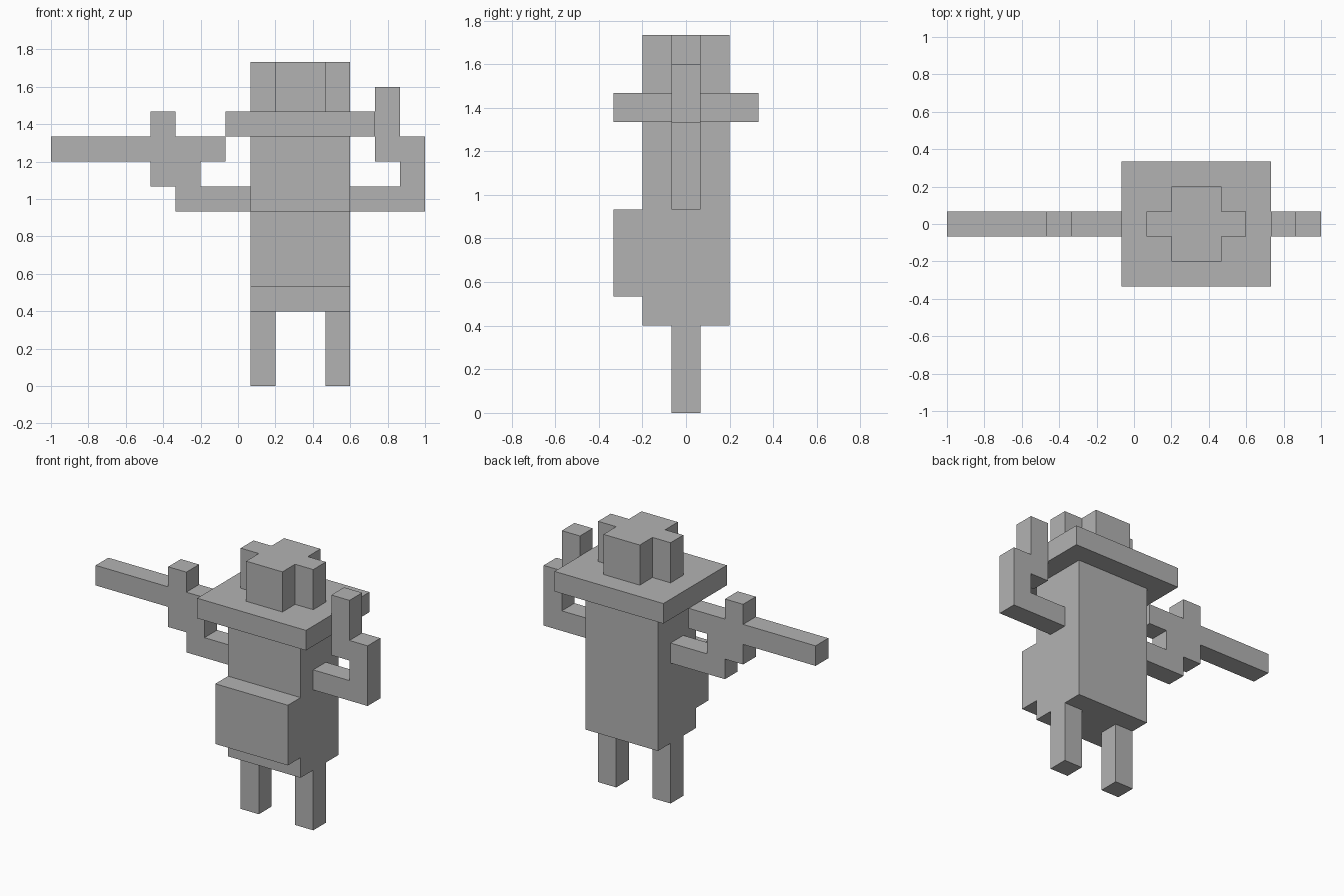
import bpy
import bmesh
from mathutils import Vector

cube = bpy.data.objects.get("Cube")
if cube:
    bpy.data.objects.remove(cube, do_unlink=True)

U = 2 / 15                       # size of one block
ORIGIN = Vector((-1, 0, 0))      # grid x counts from the far end of the rod

grey = bpy.data.materials.new("plain_grey")
grey.use_nodes = True
GREY = (0.45, 0.45, 0.45, 1)
grey.diffuse_color = GREY
grey.node_tree.nodes["Principled BSDF"].inputs["Base Color"].default_value = GREY


def prism(name, outline, axis, start, end):
    """Extrude a 2D outline, in blocks, along an axis from start to end."""
    place = {
        "x": lambda a, b, d: (d, a, b),
        "y": lambda a, b, d: (a, d, b),
        "z": lambda a, b, d: (a, b, d),
    }[axis]
    bm = bmesh.new()
    face = bm.faces.new([bm.verts.new(ORIGIN + U * Vector(place(a, b, start)))
                         for a, b in outline])
    moved = bmesh.ops.extrude_face_region(bm, geom=[face], use_keep_orig=True)
    verts = [g for g in moved["geom"] if isinstance(g, bmesh.types.BMVert)]
    bmesh.ops.translate(bm, verts=verts,
                        vec=U * (end - start) * Vector(place(0, 0, 1)))
    bmesh.ops.recalc_face_normals(bm, faces=bm.faces)
    mesh = bpy.data.meshes.new(name)
    bm.to_mesh(mesh)
    bm.free()
    mesh.materials.append(grey)
    obj = bpy.data.objects.new(name, mesh)
    bpy.context.collection.objects.link(obj)
    return obj


def rect(a0, a1, b0, b1):
    return [(a0, b0), (a1, b0), (a1, b1), (a0, b1)]


# Legs
for side, x in (("right", 8), ("left", 11)):
    prism(side + "_leg", rect(x, x + 1, -0.5, 0.5), "z", 0, 3)

# Torso with the belly stepping out at the front
prism("torso", [(-1.5, 3), (1.5, 3), (1.5, 10), (-1.5, 10),
                (-1.5, 7), (-2.5, 7), (-2.5, 4), (-1.5, 4)], "x", 8, 12)

# Hat: wide brim and cross-shaped crown
prism("hat_brim", rect(7, 13, -2.5, 2.5), "z", 10, 11)
prism("hat_crown", [(8, -0.5), (9, -0.5), (9, -1.5), (11, -1.5),
                    (11, -0.5), (12, -0.5), (12, 0.5), (11, 0.5),
                    (11, 1.5), (9, 1.5), (9, 0.5), (8, 0.5)], "z", 11, 13)

# Raised left arm
prism("left_arm", [(12, 7), (15, 7), (15, 10), (14, 10), (14, 12),
                   (13, 12), (13, 9), (14, 9), (14, 8), (12, 8)],
      "y", -0.5, 0.5)

# Right arm holding a long rod
prism("right_arm_and_rod", [(8, 7), (8, 8), (6, 8), (6, 9), (7, 9), (7, 10),
                            (5, 10), (5, 11), (4, 11), (4, 10), (0, 10),
                            (0, 9), (4, 9), (4, 8), (5, 8), (5, 7)],
      "y", -0.5, 0.5)
